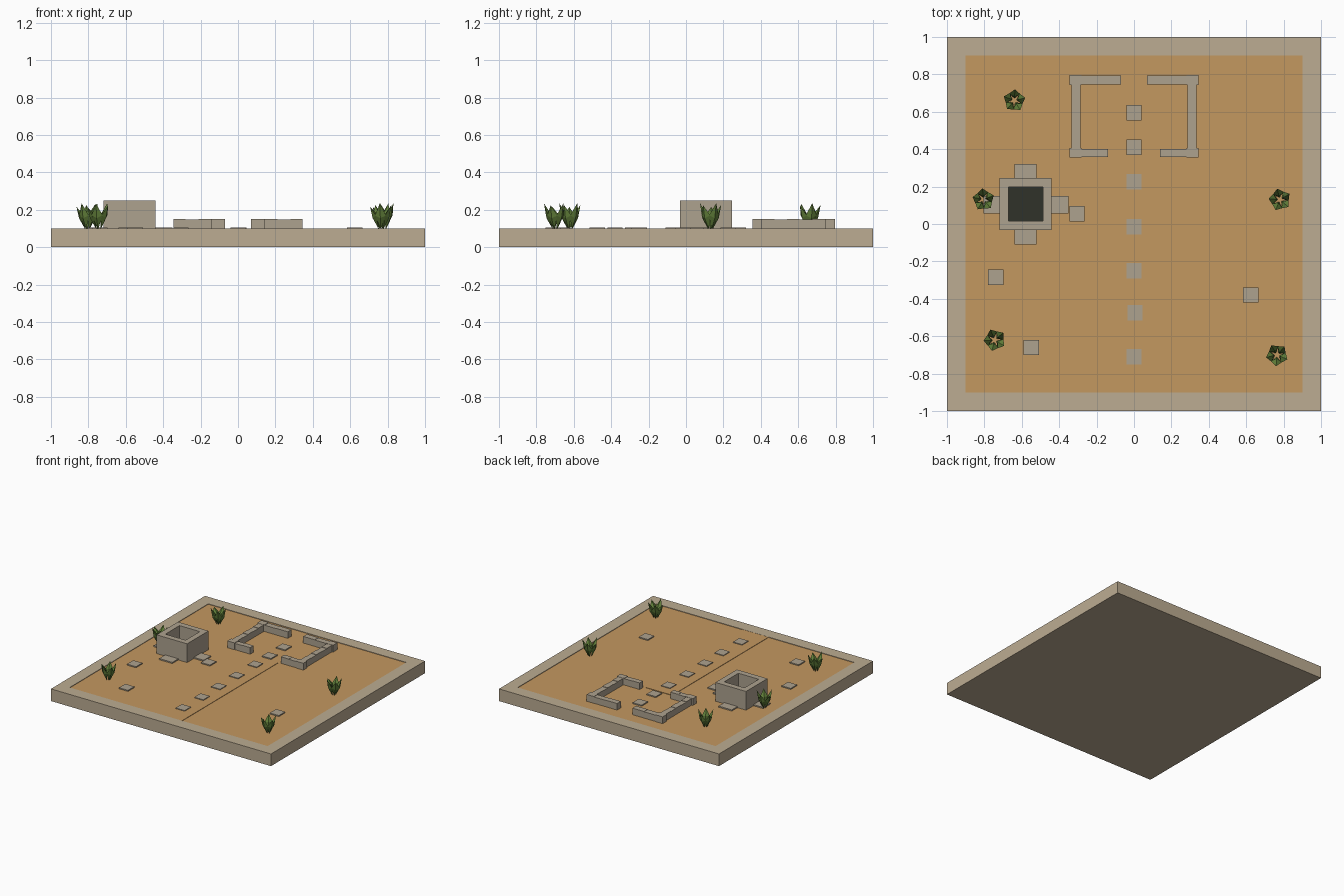
import bpy, bmesh, math
from mathutils import Vector, Matrix

if "Cube" in bpy.data.objects:
    bpy.data.objects.remove(bpy.data.objects["Cube"])


def mat(name, rgb):
    m = bpy.data.materials.new(name)
    lin = [(c / 255 / 12.92) if c < 11 else ((c / 255 + 0.055) / 1.055) ** 2.4 for c in rgb]
    m.diffuse_color = (*lin, 1)
    m.use_nodes = True
    m.node_tree.nodes["Principled BSDF"].inputs["Base Color"].default_value = m.diffuse_color
    return m


SAND = mat("sand", (196, 152, 96))
KERB = mat("kerb_stone", (188, 172, 146))
RUIN = mat("grey_stone", (174, 162, 143))
DARK = mat("well_dark", (48, 50, 42))
LEAF = mat("leaf_green", (98, 128, 58))


def finish(name, bm, material):
    me = bpy.data.meshes.new(name)
    bmesh.ops.recalc_face_normals(bm, faces=bm.faces)
    bm.to_mesh(me)
    bm.free()
    me.materials.append(material)
    ob = bpy.data.objects.new(name, me)
    bpy.context.collection.objects.link(ob)
    return ob


def boxes(name, items, material):
    """items: (x0, x1, y0, y1, z0, z1)"""
    bm = bmesh.new()
    for x0, x1, y0, y1, z0, z1 in items:
        m = Matrix.Translation(((x0 + x1) / 2, (y0 + y1) / 2, (z0 + z1) / 2))
        m = m @ Matrix.Diagonal((x1 - x0, y1 - y0, z1 - z0, 1))
        bmesh.ops.create_cube(bm, size=1, matrix=m)
    return finish(name, bm, material)


def row(a, b, n):
    return [(a + (b - a) * i / n, a + (b - a) * (i + 1) / n) for i in range(n)]


# Base: underside slab, sand bed and path
boxes("base_slab", [(-1, 1, -1, 1, 0, 0.01)], KERB)
boxes("sand_bed", [(-0.9, 0.9, -0.9, 0.9, 0.01, 0.096)], SAND)
boxes("sand_path", [(-0.12, 0.12, -0.9, 0.35, 0.09, 0.099)], SAND)

# Kerb: four blocks per side plus corner blocks
kerb = []
for s in (-1, 1):
    lo, hi = sorted((s * 0.9, s))
    for a, b in row(-0.9, 0.9, 4):
        kerb.append((a, b, lo, hi, 0.01, 0.1))
        kerb.append((lo, hi, a, b, 0.01, 0.1))
    for t in (-1, 1):
        kerb.append((lo, hi, *sorted((t * 0.9, t)), 0.01, 0.1))
boxes("kerb_blocks", kerb, KERB)

# Ruined house foundation, mirrored left to right
wall = []
for s in (-1, 1):
    def add(x0, x1, y0, y1, z1):
        wall.append((*sorted((s * x0, s * x1)), y0, y1, 0.095, z1))
    add(0.28, 0.345, 0.743, 0.797, 0.152)
    add(0.28, 0.345, 0.355, 0.405, 0.152)
    for i, (a, b) in enumerate(row(0.07, 0.28, 2)):
        add(a, b, 0.747, 0.795, 0.15 - 0.002 * i)
    for i, (a, b) in enumerate(row(0.14, 0.28, 2)):
        add(a, b, 0.358, 0.402, 0.15 - 0.002 * i)
    for i, (a, b) in enumerate(row(0.405, 0.743, 5)):
        add(0.287, 0.335, a, b, 0.15 - 0.003 * (i % 2))
boxes("ruin_walls", wall, RUIN)

# Well: two staggered courses round a square shaft
WX, WY, R, T = -0.579, 0.107, 0.139, 0.047
well = []
for k, (z0, z1) in enumerate(((0.095, 0.175), (0.175, 0.25))):
    cuts = [(-R, -0.045), (-0.045, 0.05), (0.05, R)] if k else [(-R, 0), (0, R)]
    side = [(-R + T, 0), (0, R - T)] if k else [(-R + T, 0.03), (0.03, R - T)]
    for s in (-1, 1):
        lo, hi = sorted((s * (R - T), s * R))
        for a, b in cuts:
            well.append((WX + a, WX + b, WY + lo, WY + hi, z0, z1))
        for a, b in side:
            well.append((WX + lo, WX + hi, WY + a, WY + b, z0, z1))
boxes("well_wall", well, RUIN)
q = R - T
boxes("well_water", [(WX - q, WX + q, WY - q, WY + q, 0.095, 0.11)], DARK)

# Paving around the well and loose stepping stones
pave = [(-0.64, -0.52, 0.245, 0.32, 0.09, 0.106), (-0.64, -0.52, -0.11, -0.03, 0.09, 0.106),
        (-0.44, -0.35, 0.055, 0.15, 0.09, 0.106), (-0.805, -0.718, 0.055, 0.15, 0.09, 0.106)]
boxes("well_paving", pave, RUIN)
spots = [(0, 0.595), (0, 0.41), (0, 0.225), (0, -0.015), (0, -0.25), (0.005, -0.475), (0, -0.71),
         (-0.305, 0.055), (-0.74, -0.285), (-0.55, -0.66), (0.625, -0.38)]
boxes("stepping_stones", [(x - 0.041, x + 0.041, y - 0.041, y + 0.041, 0.09, 0.105)
                          for x, y in spots], RUIN)


# Plants: five outward-leaning pointed leaves each
def plant(i, x, y, turn):
    bm = bmesh.new()
    for k in range(5):
        ang = turn + k * math.tau / 5
        rot = Matrix.Translation((x, y, 0.095)) @ Matrix.Rotation(ang, 4, 'Z')
        h = 0.14 - 0.01 * (k % 3)
        pts = [(0.012, 0, 0), (0.046, 0, 0.06), (0.036, 0.03, 0.075),
               (0.02, 0, 0.08), (0.036, -0.03, 0.075), (0.06, 0, h)]
        v = [bm.verts.new(rot @ Vector(p)) for p in pts]
        for a in range(4):
            b = (a + 1) % 4
            bm.faces.new((v[0], v[1 + a], v[1 + b]))
            bm.faces.new((v[5], v[1 + b], v[1 + a]))
    finish(f"plant_{i}", bm, LEAF)


for i, (x, y) in enumerate([(-0.64, 0.66), (-0.805, 0.13), (0.78, 0.13), (-0.745, -0.62), (0.765, -0.70)]):
    plant(i + 1, x, y, 0.25 + 0.15 * i)
